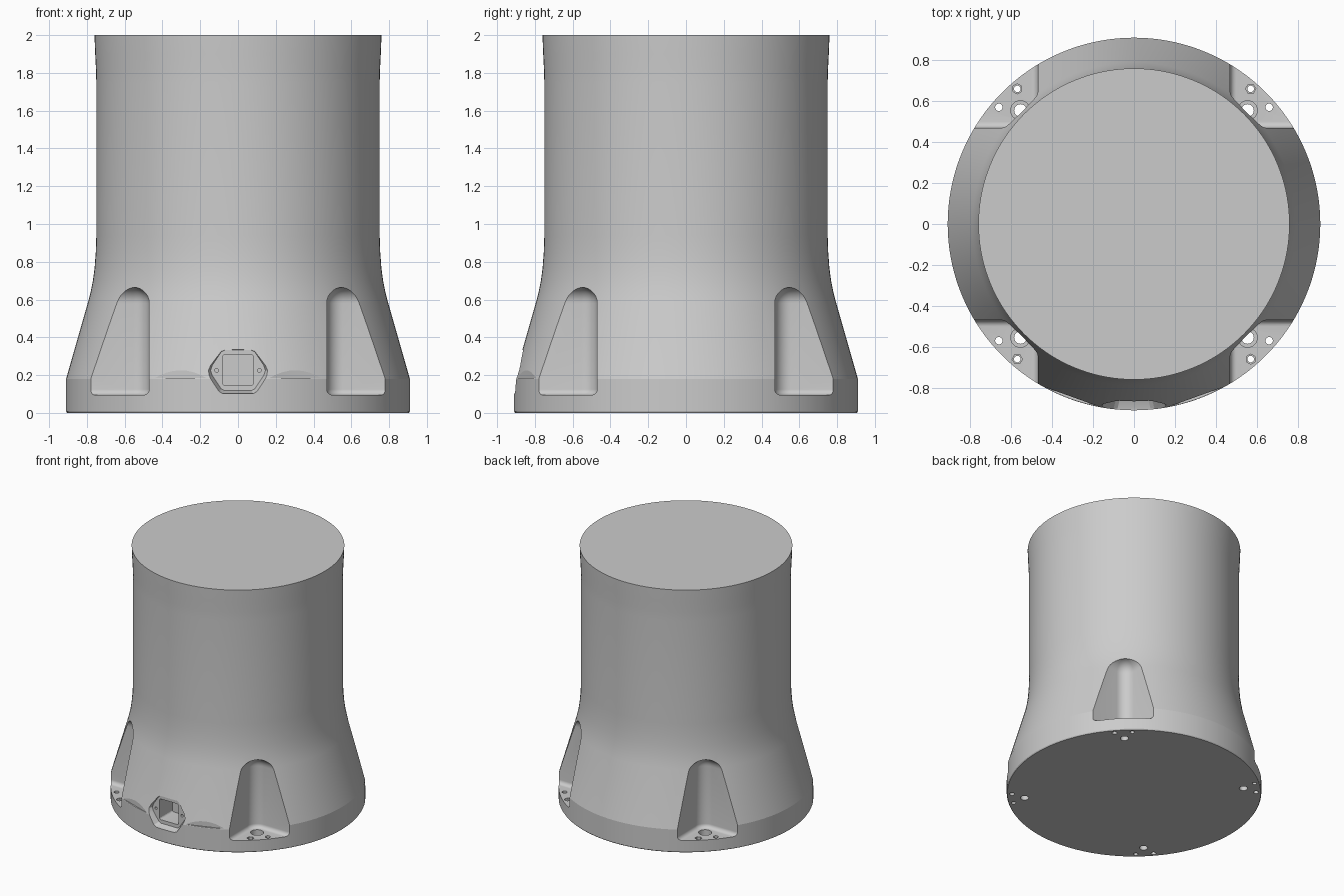
import bpy
import bmesh
from math import pi, cos, sin
from mathutils import Matrix, Vector

if "Cube" in bpy.data.objects:
    bpy.data.objects.remove(bpy.data.objects["Cube"])

grey = bpy.data.materials.new("plain_grey")
grey.use_nodes = True
GREY = (0.6, 0.6, 0.6, 1)
grey.diffuse_color = GREY
grey.node_tree.nodes["Principled BSDF"].inputs["Base Color"].default_value = GREY

cutters = []


def to_object(name, bm):
    bmesh.ops.recalc_face_normals(bm, faces=bm.faces[:])
    mesh = bpy.data.meshes.new(name)
    bm.to_mesh(mesh)
    bm.free()
    mesh.materials.append(grey)
    obj = bpy.data.objects.new(name, mesh)
    bpy.context.scene.collection.objects.link(obj)
    return obj


def cutter(name, bm):
    obj = to_object(name, bm)
    obj.hide_render = True
    cutters.append(obj)


def loft(rings):
    """Closed solid through rings with equal point counts."""
    bm = bmesh.new()
    loops = [[bm.verts.new(p) for p in ring] for ring in rings]
    n = len(loops[0])
    for a, b in zip(loops, loops[1:]):
        for i in range(n):
            j = (i + 1) % n
            bm.faces.new((a[i], a[j], b[j], b[i]))
    bm.faces.new(loops[0])
    bm.faces.new(loops[-1])
    return bm


def circle(r, z, n, x=0, y=0):
    return [(x + r * cos(2 * pi * i / n), y + r * sin(2 * pi * i / n), z) for i in range(n)]


def box(lo, hi):
    bm = bmesh.new()
    bmesh.ops.create_cube(bm, size=1)
    for v in bm.verts:
        v.co = Vector([(l + h) / 2 + c * (h - l) for l, h, c in zip(lo, hi, v.co)])
    return bm


def spun(bm, angle):
    bmesh.ops.rotate(bm, verts=bm.verts[:], matrix=Matrix.Rotation(angle, 3, 'Z'))
    return bm


# Flared round body: (radius, height)
profile = [(0.905, 0), (0.91, 0.008), (0.91, 0.18), (0.79, 0.6), (0.779, 0.645),
           (0.768, 0.7), (0.759, 0.77), (0.753, 0.85), (0.75, 0.94), (0.75, 1.75),
           (0.752, 1.82), (0.756, 1.9), (0.76, 2)]
body = to_object("flared_body", loft([circle(r, z, 144) for r, z in profile]))


# Corner pocket with a domed top and filleted floor
def pocket():
    lo, floor, far, top = 0.47, 0.095, 1.2, 0.665
    bm = box((lo, lo, floor), (far, far, top))

    def on(e, axis, value):
        return all(abs(v.co[axis] - value) < 1e-4 for v in e.verts)

    edges = [e for e in bm.edges if sum((on(e, 0, lo), on(e, 1, lo), on(e, 2, top))) == 2]
    bmesh.ops.bevel(bm, geom=edges, offset=0.085, segments=10, profile=0.5, affect='EDGES')
    edges = [e for e in bm.edges
             if on(e, 2, floor) and not on(e, 0, far) and not on(e, 1, far)]
    bmesh.ops.bevel(bm, geom=edges, offset=0.03, segments=8, profile=0.5, affect='EDGES')
    return bm


# Bolt holes in each pocket floor: x, y, radius, bottom, sides
holes = [(0.555, 0.555, 0.03, -0.1, 32), (0.555, 0.555, 0.047, 0.05, 32),
         (0.57, 0.66, 0.025, 0.04, 6), (0.57, 0.66, 0.016, -0.1, 32),
         (0.66, 0.57, 0.018, -0.1, 32)]
for k in range(4):
    cutter("pocket_cutter", spun(pocket(), k * pi / 2))
    for x, y, r, bottom, n in holes:
        # keep the hex seats symmetric on mirrored corners
        if k % 2:
            x, y = y, x
        cutter("bolt_hole_cutter",
               spun(loft([circle(r, z, n, x, y) for z in (bottom, 0.2)]), k * pi / 2))


# Front hexagonal socket with tapered rim
def hexagon(s, y, mid=0.225):
    half = [(0.165, 0), (0.155, 0.03), (0.1, 0.112), (0.08, 0.122)]
    upper = half + [(-x, z) for x, z in reversed(half)]
    ring = upper + [(x, -z) for x, z in reversed(upper[1:-1])]
    return [(x * s, y, mid + z * s) for x, z in ring]


cutter("socket_cutter", loft([hexagon(1.05, -0.96), hexagon(1.0, -0.9), hexagon(0.88, -0.86)]))
square = box((-0.083, -0.95, 0.145), (0.083, -0.7, 0.308))
bmesh.ops.bevel(square, geom=[e for e in square.edges
                              if abs(e.verts[0].co.y - e.verts[1].co.y) > 0.1],
                offset=0.015, segments=4, profile=0.5, affect='EDGES')
cutter("port_cutter", square)
for x in (-0.113, 0.113):
    bm = loft([circle(0.01, z, 24) for z in (0.8, 0.95)])
    bmesh.ops.rotate(bm, verts=bm.verts[:], matrix=Matrix.Rotation(pi / 2, 3, 'X'))
    bmesh.ops.translate(bm, verts=bm.verts[:], vec=(x, 0, 0.225))
    cutter("pin_hole_cutter", bm)

# Shallow flats either side of the socket
for side in (-1, 1):
    cutter("flat_cutter", spun(box((-0.3, -1.1, 0.185), (0.3, -0.897, 0.3)), side * 0.345))

# Cut everything and keep the finished mesh
for c in cutters:
    mod = body.modifiers.new(c.name, 'BOOLEAN')
    mod.operation = 'DIFFERENCE'
    mod.solver = 'EXACT'
    mod.object = c
bpy.context.view_layer.update()
deps = bpy.context.evaluated_depsgraph_get()
finished = bpy.data.meshes.new_from_object(body.evaluated_get(deps))
body.modifiers.clear()
body.data = finished
finished.materials.clear()
finished.materials.append(grey)
for p in finished.polygons:
    p.material_index = 0
for c in cutters:
    bpy.data.objects.remove(c)

bpy.ops.object.select_all(action='DESELECT')
body.select_set(True)
bpy.context.view_layer.objects.active = body
bpy.ops.object.shade_smooth_by_angle(angle=0.25)
